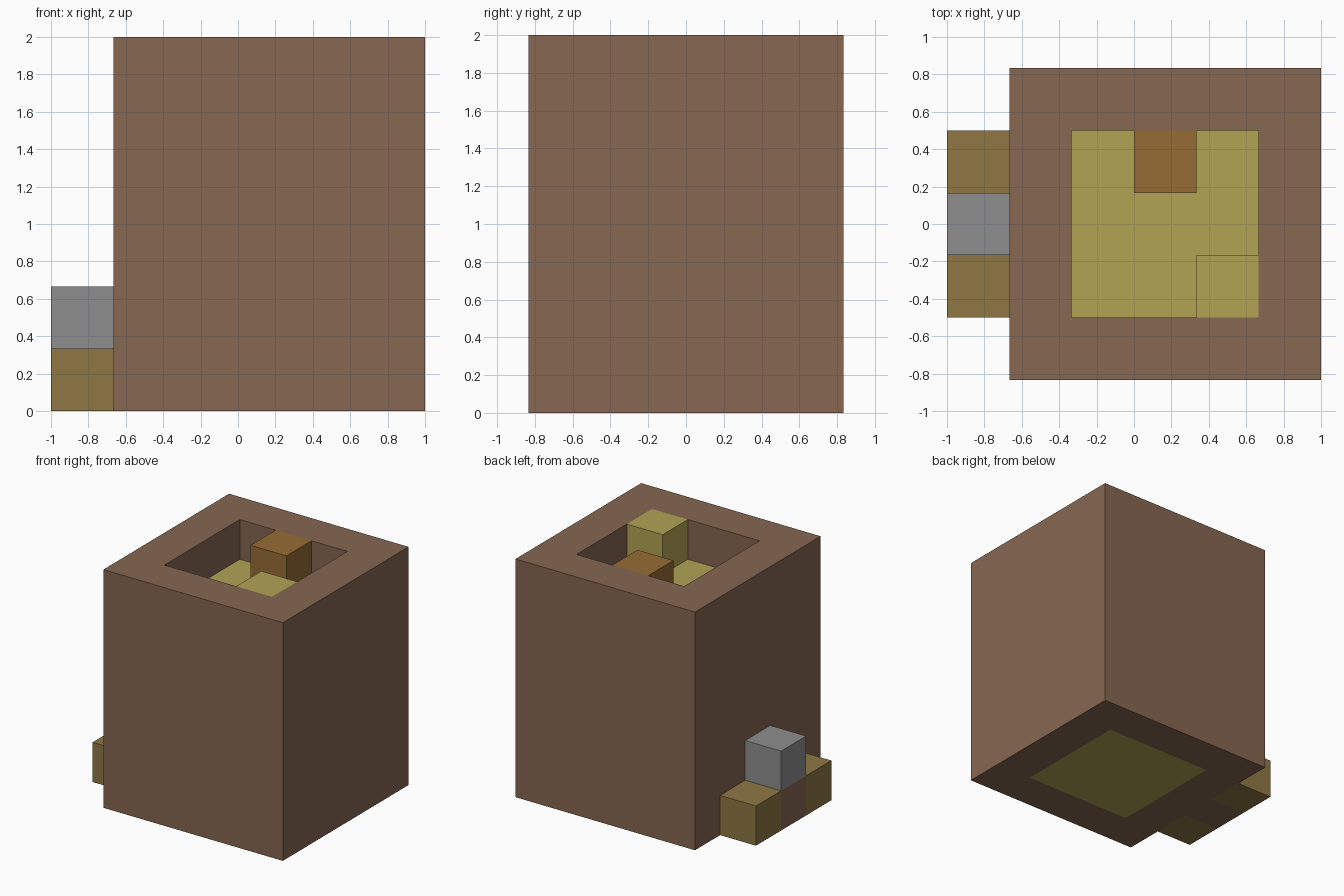
import bpy
import bmesh
from mathutils import Vector

cube = bpy.data.objects.get("Cube")
if cube:
    bpy.data.objects.remove(cube, do_unlink=True)

U = 1 / 3                        # one block
CX = U / 2                       # centre line of the tower


def material(name, rgb):
    """Flat material from 0-255 display values, converted to linear."""
    linear = [((c / 255 + 0.055) / 1.055) ** 2.4 for c in rgb]
    mat = bpy.data.materials.new(name)
    mat.use_nodes = True
    mat.diffuse_color = (*linear, 1)
    bsdf = mat.node_tree.nodes["Principled BSDF"]
    bsdf.inputs["Base Color"].default_value = (*linear, 1)
    return mat


brown = material("brown", (134, 103, 82))
yellow = material("dull yellow", (178, 163, 84))
orange = material("orange brown", (150, 108, 54))
ochre = material("dark ochre", (142, 119, 68))
grey = material("grey", (142, 142, 142))


def finish(bm, name, mat):
    bmesh.ops.recalc_face_normals(bm, faces=bm.faces)
    mesh = bpy.data.meshes.new(name)
    bm.to_mesh(mesh)
    bm.free()
    mesh.materials.append(mat)
    obj = bpy.data.objects.new(name, mesh)
    bpy.context.collection.objects.link(obj)
    return obj


def block(name, mat, x, y, z, size=(1, 1, 1)):
    """Box centred on x, y with its base at z; all measured in blocks."""
    bm = bmesh.new()
    bmesh.ops.create_cube(bm, size=U)
    bmesh.ops.scale(bm, vec=Vector(size), verts=bm.verts)
    bmesh.ops.translate(bm, vec=Vector((x, y, z + size[2] / 2)) * U, verts=bm.verts)
    return finish(bm, name, mat)


# Hollow square tower: mitred ring extruded upwards
bm = bmesh.new()
corners = [(-1, -1), (1, -1), (1, 1), (-1, 1)]
rings = [[bm.verts.new((CX + sx * r * U, sy * r * U, 0)) for sx, sy in corners]
         for r in (2.5, 1.5)]
outer, inner = rings
for i in range(4):
    j = (i + 1) % 4
    bm.faces.new((outer[i], outer[j], inner[j], inner[i]))
raised = bmesh.ops.extrude_face_region(bm, geom=bm.faces[:], use_keep_orig=True)
top = [g for g in raised["geom"] if isinstance(g, bmesh.types.BMVert)]
bmesh.ops.translate(bm, vec=(0, 0, 6 * U), verts=top)
finish(bm, "tower_wall", brown)

# Filling, one block below the rim, and the two blocks standing on it
block("tower_filling", yellow, 0.5, 0, 0, (3, 3, 5))
block("corner_block", yellow, 1.5, -1, 5)
block("back_block", orange, 0.5, 1, 5)

# Row of blocks against the side, with a raised middle
for side, y in (("front", -1), ("back", 1)):
    block(side + "_step", ochre, -2.5, y, 0)
block("middle_step_base", brown, -2.5, 0, 0)
block("middle_step_top", grey, -2.5, 0, 1)
